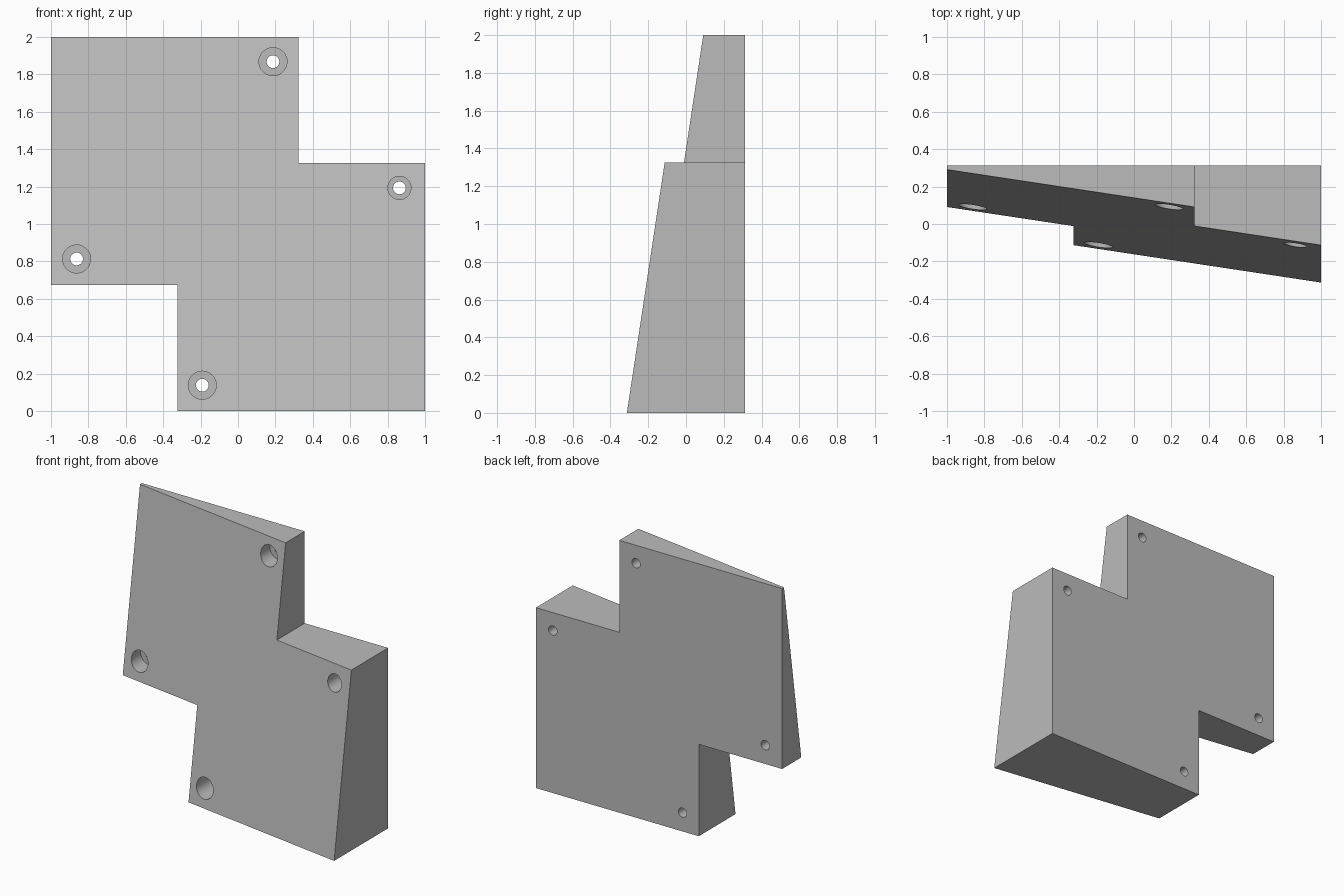
import bpy, bmesh
from math import pi, radians
from mathutils import Matrix

cube = bpy.data.objects.get("Cube")
if cube:
    bpy.data.objects.remove(cube, do_unlink=True)

BACK = 0.313       # flat rear plane
SEAT = 0.21        # level of the recessed screw seats
SLOPE = 0.151      # tilt of the front face in x and z

grey = bpy.data.materials.new("plain_grey")
grey.use_nodes = True
colour = (0.5, 0.5, 0.5, 1)
grey.diffuse_color = colour
grey.node_tree.nodes["Principled BSDF"].inputs["Base Color"].default_value = colour


def front_y(x, z):
    return 0.291 - SLOPE * (x + 1) - SLOPE * (2 - z)


def make_object(name, bm):
    bmesh.ops.recalc_face_normals(bm, faces=bm.faces)
    mesh = bpy.data.meshes.new(name)
    bm.to_mesh(mesh)
    bm.free()
    mesh.materials.append(grey)
    obj = bpy.data.objects.new(name, mesh)
    bpy.context.collection.objects.link(obj)
    return obj


# Stepped plate with a sloping front
half = [(1, 0), (1, 1.325), (0.323, 1.325), (0.323, 2)]
outline = half + [(-x, 2 - z) for x, z in half]
bm = bmesh.new()
front = [bm.verts.new((x, front_y(x, z), z)) for x, z in outline]
back = [bm.verts.new((x, BACK, z)) for x, z in outline]
bm.faces.new(front)
bm.faces.new(back)
for i in range(len(outline)):
    j = (i + 1) % len(outline)
    bm.faces.new((front[i], front[j], back[j], back[i]))
plate = make_object("stepped_wedge_plate", bm)


# Screw holes: a wide bore from the front, a narrow one right through
def cut_bore(name, x, z, radius, y0, y1):
    bm = bmesh.new()
    place = Matrix.Translation((x, (y0 + y1) / 2, z)) @ Matrix.Rotation(pi / 2, 4, "X")
    bmesh.ops.create_cone(bm, cap_ends=True, segments=48, radius1=radius,
                          radius2=radius, depth=y1 - y0, matrix=place)
    cutter = make_object(name, bm)
    cutter.hide_render = True
    cut = plate.modifiers.new(name, "BOOLEAN")
    cut.operation = "DIFFERENCE"
    cut.solver = "EXACT"
    cut.object = cutter
    bpy.context.view_layer.objects.active = plate
    bpy.ops.object.modifier_apply(modifier=name)
    bpy.data.objects.remove(cutter, do_unlink=True)


holes = [(0.187, 1.868, 0.075), (0.863, 1.193, 0.062),
         (-0.863, 0.813, 0.075), (-0.191, 0.138, 0.075)]
for x, z, radius in holes:
    cut_bore("wide_bore", x, z, radius, -1, SEAT)
    cut_bore("screw_hole", x, z, 0.034, -1, 1)

bpy.ops.object.select_all(action="DESELECT")
plate.select_set(True)
bpy.context.view_layer.objects.active = plate
bpy.ops.object.shade_smooth_by_angle(angle=radians(30))
